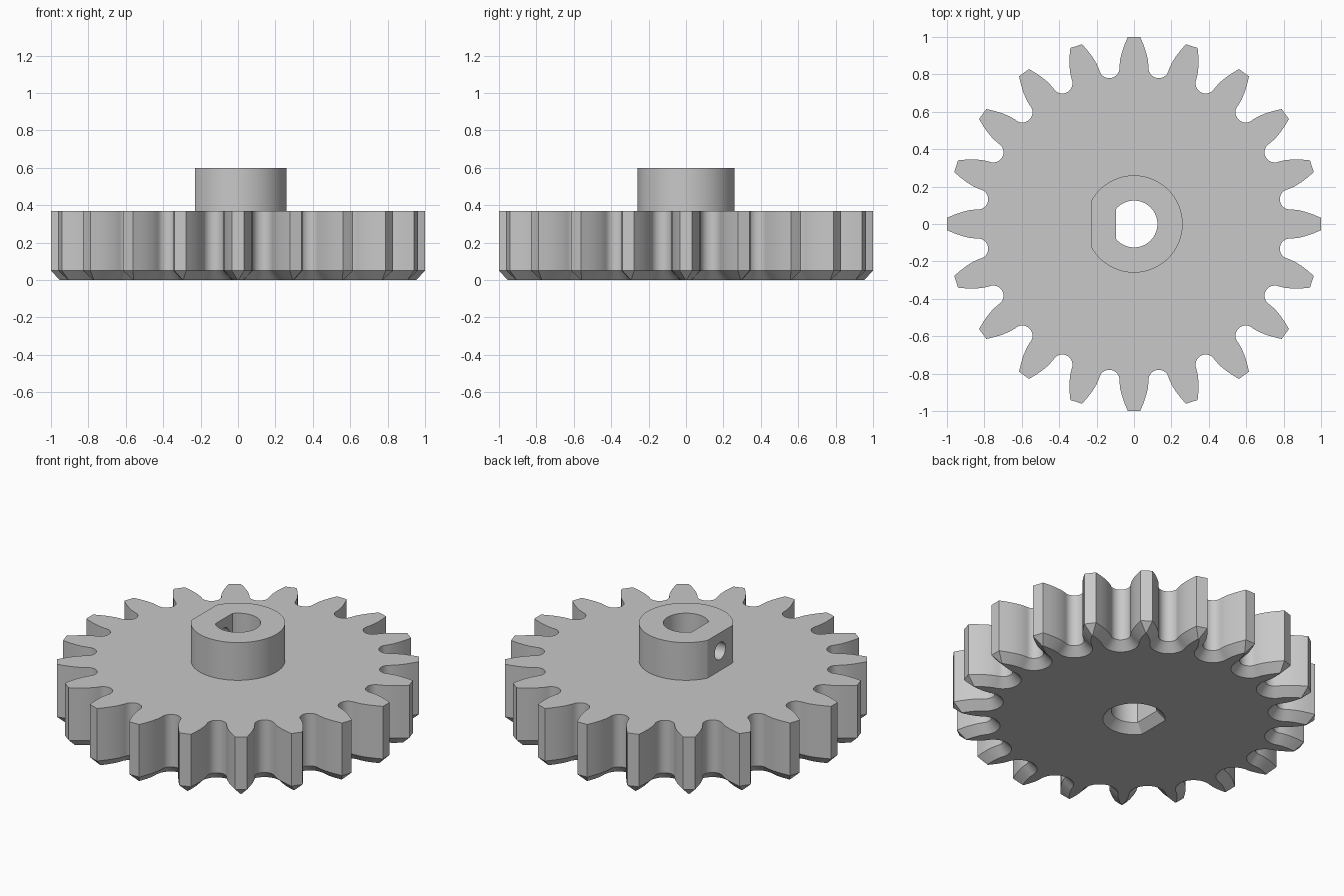
import bpy, bmesh, math
from mathutils import Vector

if "Cube" in bpy.data.objects:
    bpy.data.objects.remove(bpy.data.objects["Cube"])

TEETH, FACE_Z, TOP_Z, BEVEL = 20, 0.37, 0.6, 0.047

steel = bpy.data.materials.new("grey_metal")
steel.use_nodes = True
steel.diffuse_color = (0.58, 0.58, 0.58, 1)
steel.node_tree.nodes["Principled BSDF"].inputs["Base Color"].default_value = (0.58, 0.58, 0.58, 1)


def gear_outline():
    """Counter-clockwise outline: flat tips, curved flanks, round valleys."""
    flank = [(1.0, 0.033), (0.96, 0.05), (0.92, 0.064), (0.88, 0.074)]
    centre, radius, steps = 0.845, 0.055, 12
    half = math.pi / TEETH
    tooth = [Vector((r, -w)) for r, w in reversed(flank)]
    tooth += [Vector((r, w)) for r, w in flank]
    mid = Vector((math.cos(half), math.sin(half)))
    side = Vector((mid.y, -mid.x))
    for i in range(steps + 1):
        a = math.pi * i / steps
        tooth.append(mid * (centre - radius * math.sin(a)) + side * radius * math.cos(a))
    pts = []
    for t in range(TEETH):
        c, s = math.cos(2 * half * t), math.sin(2 * half * t)
        pts += [Vector((p.x * c - p.y * s, p.x * s + p.y * c)) for p in tooth]
    return pts


def d_outline(radius, flat, steps=72):
    """Circle with a flat facing -x."""
    start = math.acos(-flat / radius)
    angles = [-start + 2 * start * i / steps for i in range(steps + 1)]
    return [Vector((radius * math.cos(a), radius * math.sin(a))) for a in angles]


def inset(pts, dist):
    """Move every edge of an outline inward by dist."""
    out = []
    for i, p in enumerate(pts):
        a = (p - pts[i - 1]).normalized()
        b = (pts[(i + 1) % len(pts)] - p).normalized()
        na, nb = Vector((-a.y, a.x)), Vector((-b.y, b.x))
        out.append(p + (na + nb) * dist / (1 + na.dot(nb)))
    return out


def loft(name, layers):
    """Closed solid through (outline, z) layers of equal point count."""
    bm = bmesh.new()
    rings = [[bm.verts.new((p.x, p.y, z)) for p in pts] for pts, z in layers]
    for low, high in zip(rings, rings[1:]):
        for i in range(len(low)):
            j = (i + 1) % len(low)
            bm.faces.new((low[i], low[j], high[j], high[i]))
    bm.faces.new(rings[0][::-1])
    bm.faces.new(rings[-1])
    mesh = bpy.data.meshes.new(name)
    bm.to_mesh(mesh)
    bm.free()
    obj = bpy.data.objects.new(name, mesh)
    bpy.context.collection.objects.link(obj)
    mesh.materials.append(steel)
    return obj


def combine(target, other, operation):
    """Apply a boolean and discard the helper."""
    other.hide_render = True
    mod = target.modifiers.new(operation, 'BOOLEAN')
    mod.operation, mod.solver, mod.object = operation, 'EXACT', other
    bpy.context.view_layer.objects.active = target
    bpy.ops.object.modifier_apply(modifier=mod.name)
    bpy.data.objects.remove(other)


# toothed wheel with a bevelled lower rim
teeth = gear_outline()
gear = loft("gear_wheel", [(inset(teeth, BEVEL), 0), (teeth, 0.05), (teeth, FACE_Z)])

# hub with one flat side
hub = d_outline(0.26, 0.23)
combine(gear, loft("hub", [(hub, 0.2), (hub, TOP_Z)]), 'UNION')

# D-shaped shaft bore, flared at the bottom
bore = d_outline(0.125, 0.095)
flare = inset(bore, -2 * BEVEL)
combine(gear, loft("bore_cutter", [(flare, -0.05), (bore, 0.05), (bore, 0.8)]), 'DIFFERENCE')

# set screw hole through the flat of the hub
bpy.ops.mesh.primitive_cylinder_add(vertices=32, radius=0.052, depth=0.3,
                                    location=(-0.19, 0, 0.49),
                                    rotation=(0, math.pi / 2, 0))
screw_cutter = bpy.context.object
screw_cutter.name = "screw_hole_cutter"
screw_cutter.data.materials.append(steel)
combine(gear, screw_cutter, 'DIFFERENCE')

# smooth curved walls, crisp edges
bpy.ops.object.select_all(action='DESELECT')
gear.select_set(True)
bpy.context.view_layer.objects.active = gear
bpy.ops.object.shade_smooth_by_angle(angle=math.radians(25))
